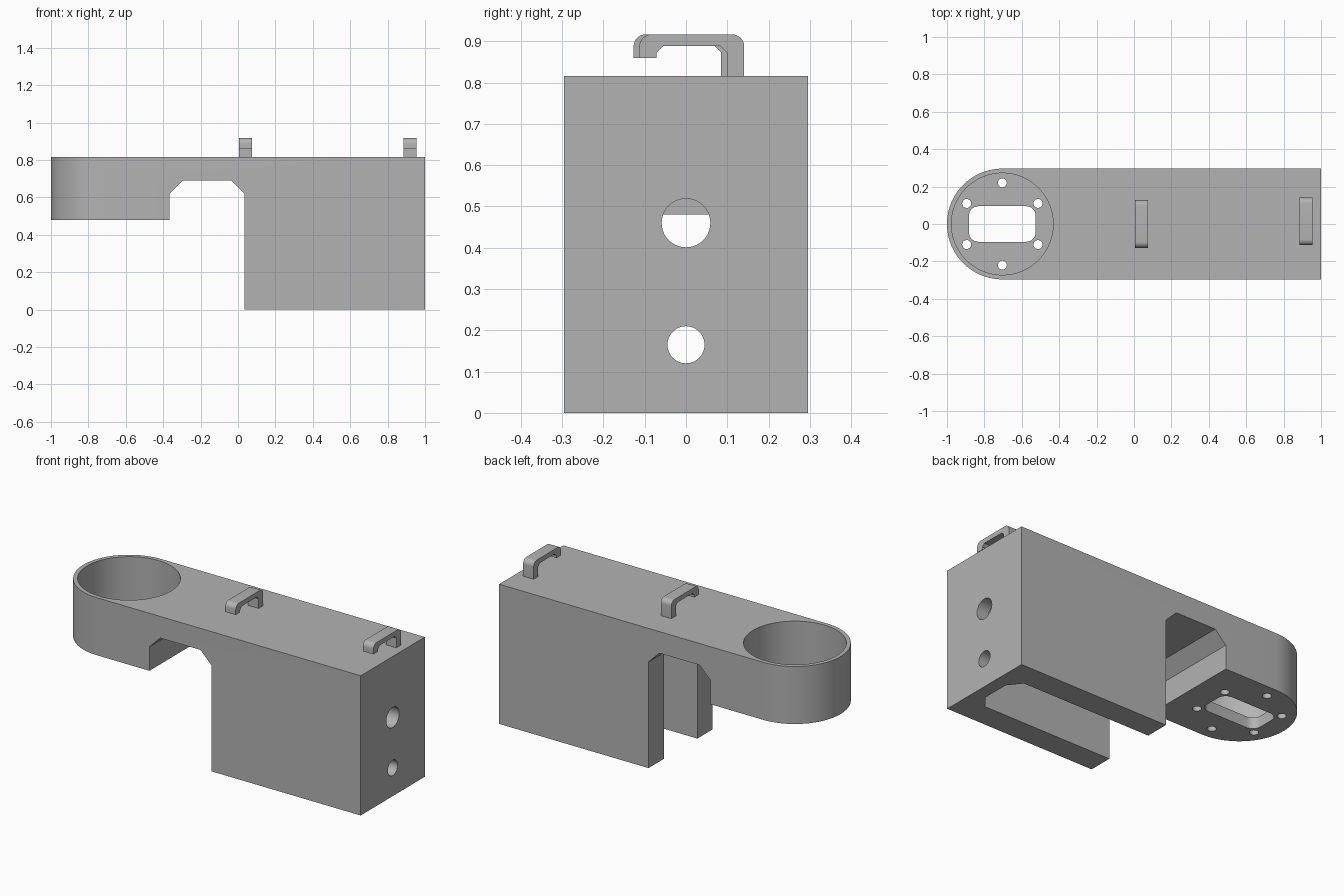
import bpy, bmesh
from math import sin, cos, pi, radians
from mathutils import Vector

if "Cube" in bpy.data.objects:
    bpy.data.objects.remove(bpy.data.objects["Cube"], do_unlink=True)

grey = bpy.data.materials.new("plain grey")
grey.use_nodes = True
colour = (0.45, 0.45, 0.45, 1)
grey.diffuse_color = colour
grey.node_tree.nodes["Principled BSDF"].inputs["Base Color"].default_value = colour

# Maps a 2D outline point and a depth along the chosen axis to 3D
PLACE = {
    "x": lambda a, b, d: Vector((d, a, b)),
    "y": lambda a, b, d: Vector((a, d, b)),
    "z": lambda a, b, d: Vector((a, b, d)),
}


def prism(name, outline, axis, low, high):
    """Extrude a closed outline along an axis."""
    bm = bmesh.new()
    base = bm.faces.new([bm.verts.new(PLACE[axis](a, b, low)) for a, b in outline])
    top = bmesh.ops.extrude_face_region(bm, geom=[base])["geom"]
    moved = [v for v in top if isinstance(v, bmesh.types.BMVert)]
    bmesh.ops.translate(bm, verts=moved, vec=PLACE[axis](0, 0, high - low))
    bmesh.ops.recalc_face_normals(bm, faces=bm.faces)
    mesh = bpy.data.meshes.new(name)
    bm.to_mesh(mesh)
    bm.free()
    mesh.materials.append(grey)
    obj = bpy.data.objects.new(name, mesh)
    bpy.context.collection.objects.link(obj)
    return obj


def arc(ca, cb, r, start, end, steps):
    return [(ca + r * cos(start + (end - start) * i / steps),
             cb + r * sin(start + (end - start) * i / steps)) for i in range(steps + 1)]


def circle(ca, cb, r, sides=32):
    return arc(ca, cb, r, 0, 2 * pi, sides)[:-1]


def activate(obj):
    bpy.ops.object.select_all(action="DESELECT")
    obj.select_set(True)
    bpy.context.view_layer.objects.active = obj


def cut(target, cutter):
    cutter.hide_render = True
    mod = target.modifiers.new("cut", "BOOLEAN")
    mod.operation = "DIFFERENCE"
    mod.solver = "EXACT"
    mod.object = cutter
    activate(target)
    bpy.ops.object.modifier_apply(modifier=mod.name)
    bpy.data.objects.remove(cutter, do_unlink=True)


def smooth(obj):
    activate(obj)
    bpy.ops.object.shade_smooth_by_angle(angle=radians(30))


TOP, RING_X, HALF, CEILING = 0.816, -0.704, 0.296, 0.69

# Main body: long block with one rounded end
plan = [(1, -HALF), (1, HALF)] + arc(RING_X, 0, HALF, pi / 2, 3 * pi / 2, 48)
body = prism("main_body", plan, "z", 0, TOP)

# Chamfered arch below, between the round end and the box
arch = [(-1.2, -0.1), (0.035, -0.1), (0.035, 0.62), (-0.035, CEILING),
        (-0.295, CEILING), (-0.365, 0.62), (-0.365, 0.48), (-1.2, 0.48)]
cut(body, prism("arch_cutter", arch, "y", -1, 1))

# Cavity open at the bottom and towards the arch
cavity = [(-0.1, -0.155), (0.865, -0.155), (0.925, -0.08),
          (0.925, 0.08), (0.865, 0.155), (-0.1, 0.155)]
cut(body, prism("cavity_cutter", cavity, "z", -0.1, CEILING))

# Round pocket in the top, with a thin floor
cut(body, prism("pocket_cutter", circle(RING_X, 0, 0.272, 96), "z", 0.545, 1))

# Rounded window through the pocket floor
window = []
for i, (sx, sy) in enumerate([(1, 1), (-1, 1), (-1, -1), (1, -1)]):
    window += arc(RING_X + sx * 0.128, sy * 0.045, 0.05, i * pi / 2, (i + 1) * pi / 2, 8)
cut(body, prism("window_cutter", window, "z", 0.3, 0.7))

# Ring of six screw holes
for i in range(6):
    a = pi / 6 + i * pi / 3
    hole = circle(RING_X + 0.22 * cos(a), 0.22 * sin(a), 0.024, 24)
    cut(body, prism("screw_hole_cutter", hole, "z", 0.3, 0.7))

# Two cable holes in the end wall
for z, r in [(0.46, 0.059), (0.165, 0.045)]:
    cut(body, prism("cable_hole_cutter", circle(0, z, r, 40), "x", 0.8, 1.2))
smooth(body)

# Hooks on top: post at the back, bar forward, short free tip
hook = [(0.127, TOP - 0.01)] + arc(0.097, 0.887, 0.03, 0, pi / 2, 8)
hook += arc(-0.097, 0.887, 0.03, pi / 2, pi, 8)
hook += [(-0.127, 0.859), (-0.085, 0.859), (-0.085, 0.873), (-0.069, 0.889),
         (0.069, 0.889), (0.085, 0.873), (0.085, TOP - 0.01)]
for name, x, shift in [("middle_hook", 0.04, 0), ("end_hook", 0.92, 0.014)]:
    smooth(prism(name, [(y + shift, z) for y, z in hook], "x", x - 0.034, x + 0.034))
